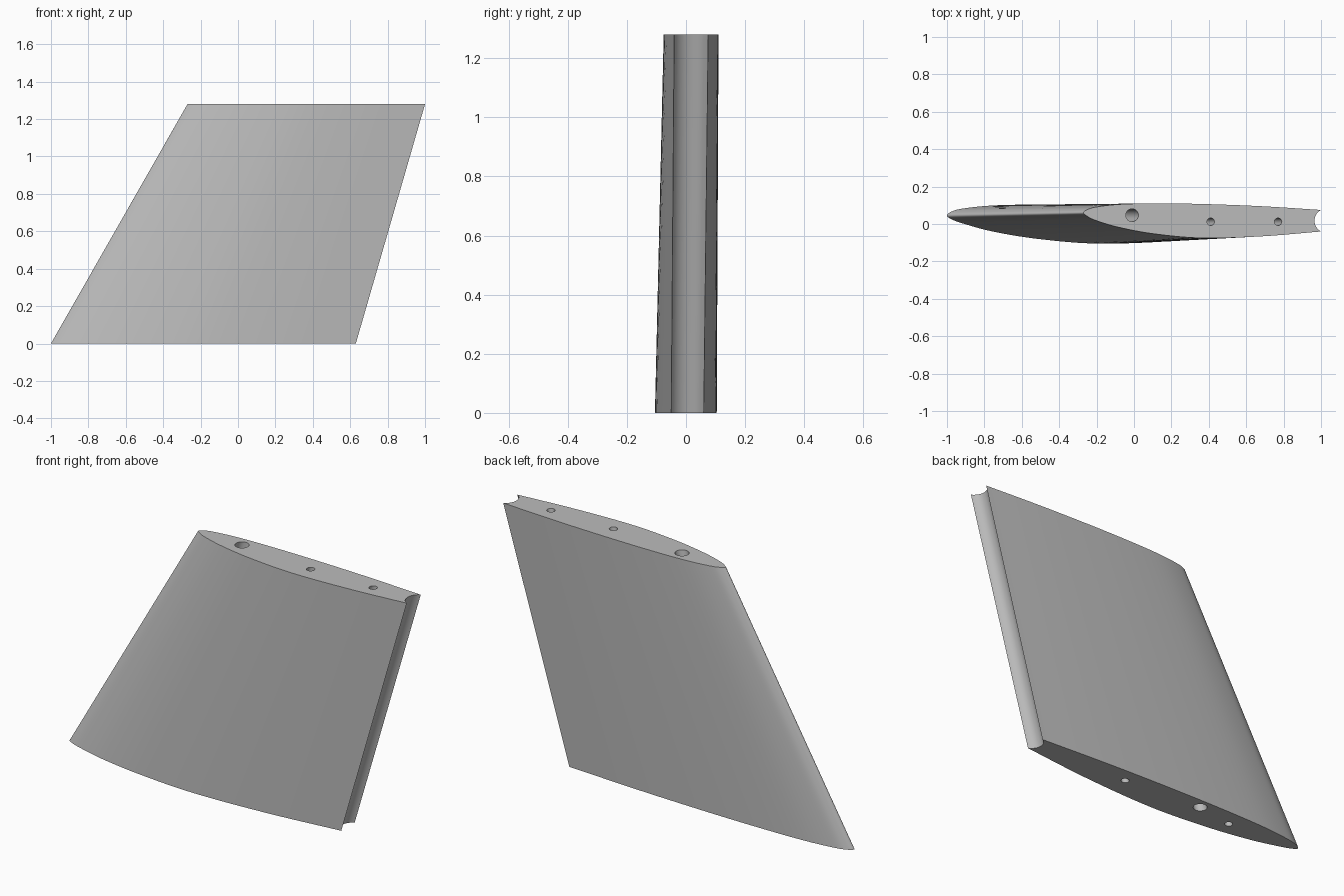
import bpy, bmesh, math
from mathutils import Vector

if "Cube" in bpy.data.objects:
    bpy.data.objects.remove(bpy.data.objects["Cube"])

HEIGHT = 1.28
SWEEP = 0.37 / HEIGHT      # sideways lean of the trailing edge and bores

grey = bpy.data.materials.new("light_grey")
grey.diffuse_color = (0.5, 0.5, 0.5, 1)
grey.use_nodes = True
grey.node_tree.nodes["Principled BSDF"].inputs["Base Color"].default_value = grey.diffuse_color

# Chord fractions round the section, trailing edge -> nose -> trailing edge
HALF = [1, 0.75, 0.5, 0.3, 0.15, 0.05, 0.012]
CHORD = HALF + [0] + HALF[::-1]
ROOT_Y = [0.06, 0.085, 0.1, 0.104, 0.099, 0.082, 0.064, 0.045,
          0.028, 0.004, -0.04, -0.08, -0.105, -0.09, -0.05]
TIP_Y = [0.075, 0.095, 0.107, 0.11, 0.105, 0.09, 0.074, 0.06,
         0.045, 0.02, -0.018, -0.053, -0.075, -0.066, -0.04]


def smooth_curve(points, steps=6):
    """Catmull-Rom curve through the points."""
    p = [2 * points[0] - points[1]] + points + [2 * points[-1] - points[-2]]
    out = []
    for i in range(1, len(p) - 2):
        a, b, c, d = p[i - 1:i + 3]
        for s in range(steps):
            t = s / steps
            out.append(0.5 * (2 * b + (c - a) * t + (2 * a - 5 * b + 4 * c - d) * t * t
                              + (3 * b - a - 3 * c + d) * t ** 3))
    return out + [points[-1]]


def section(x0, x1, ys, z):
    pts = smooth_curve([Vector((x0 + (x1 - x0) * u, y)) for u, y in zip(CHORD, ys)])
    # Hollow groove closing the trailing edge
    half, depth = (ys[0] - ys[-1]) / 2, 0.035
    mid = (ys[0] + ys[-1]) / 2
    r = (half ** 2 + depth ** 2) / (2 * depth)
    sweep = math.asin(half / r)
    for i in range(1, 16):
        a = sweep * (i / 8 - 1)
        pts.append(Vector((x1 - depth + r - r * math.cos(a), mid + r * math.sin(a))))
    return [(p.x, p.y, z) for p in pts]


def new_object(name, bm):
    bmesh.ops.recalc_face_normals(bm, faces=bm.faces)
    mesh = bpy.data.meshes.new(name)
    bm.to_mesh(mesh)
    bm.free()
    ob = bpy.data.objects.new(name, mesh)
    bpy.context.collection.objects.link(ob)
    mesh.materials.append(grey)
    return ob


# Fin body: loft between the lower and upper sections
bm = bmesh.new()
low = [bm.verts.new(p) for p in section(-1, 0.63, ROOT_Y, 0)]
top = [bm.verts.new(p) for p in section(-0.27, 1, TIP_Y, HEIGHT)]
n = len(low)
for i in range(n):
    j = (i + 1) % n
    bm.faces.new((low[i], low[j], top[j], top[i]))
bm.faces.new(low[::-1])
bm.faces.new(top)
fin = new_object("fin_body", bm)


def bore(name, x, y, radius, z0, z1, z_ref):
    """Cut a round hole that leans with the fin; x is given at height z_ref."""
    bm = bmesh.new()
    rings = []
    for z in (z0, z1):
        cx = x + (z - z_ref) * SWEEP
        rings.append([bm.verts.new((cx + radius * math.cos(k * math.tau / 24),
                                    y + radius * math.sin(k * math.tau / 24), z))
                      for k in range(24)])
    for k in range(24):
        m = (k + 1) % 24
        bm.faces.new((rings[0][k], rings[0][m], rings[1][m], rings[1][k]))
    bm.faces.new(rings[0][::-1])
    bm.faces.new(rings[1])
    cutter = new_object(name, bm)
    cutter.hide_render = True
    mod = fin.modifiers.new(name, 'BOOLEAN')
    mod.operation, mod.solver, mod.object = 'DIFFERENCE', 'EXACT', cutter
    bpy.context.view_layer.objects.active = fin
    bpy.ops.object.modifier_apply(modifier=name)
    bpy.data.objects.remove(cutter)


# Main rod bore right through, and blind pin holes at both ends
bore("rod_bore", -0.01, 0.047, 0.034, -0.05, HEIGHT + 0.05, HEIGHT)
for x in (0.41, 0.77):
    bore("top_pin_hole", x, 0.012, 0.02, HEIGHT - 0.2, HEIGHT + 0.05, HEIGHT)
for x in (0.066, -0.59):
    bore("bottom_pin_hole", x, 0.012, 0.02, -0.05, 0.2, 0)

# Smooth skin with crisp rims
bpy.ops.object.select_all(action='DESELECT')
fin.select_set(True)
bpy.context.view_layer.objects.active = fin
bpy.ops.object.shade_smooth_by_angle(angle=math.radians(30))
